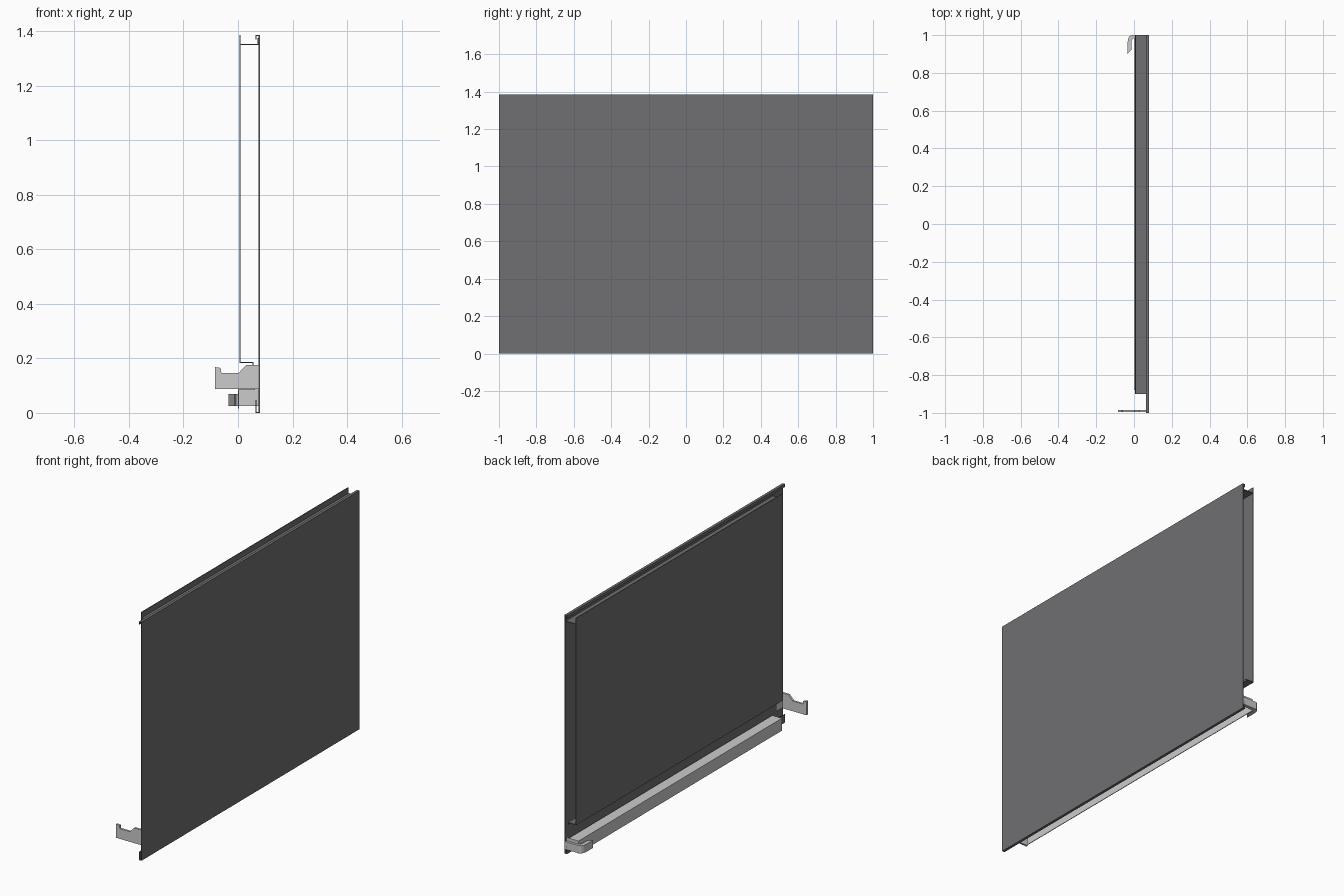
import bpy

if "Cube" in bpy.data.objects:
    bpy.data.objects.remove(bpy.data.objects["Cube"])

T = 0.004  # sheet metal thickness

dark = bpy.data.materials.new("dark_grey")
dark.diffuse_color = (0.16, 0.16, 0.17, 1)
dark.use_nodes = True
dark.node_tree.nodes["Principled BSDF"].inputs["Base Color"].default_value = dark.diffuse_color


def make(name, verts, faces, mat=None):
    me = bpy.data.meshes.new(name)
    me.from_pydata(verts, [], faces)
    ob = bpy.data.objects.new(name, me)
    bpy.context.collection.objects.link(ob)
    if mat:
        me.materials.append(mat)
    return ob


def sheet(name, path, y0, y1, mat=None):
    """Folded sheet: an open x-z path swept along y and thickened."""
    n = len(path)
    verts = [(x, y, z) for y in (y0, y1) for x, z in path]
    faces = [(i, i + 1, n + i + 1, n + i) for i in range(n - 1)]
    ob = make(name, verts, faces, mat)
    mod = ob.modifiers.new("thickness", 'SOLIDIFY')
    mod.thickness = T
    mod.offset = 0
    mod.use_even_offset = True
    return ob


def prism(name, outline, a, b, to3d):
    """Closed outline extruded from a to b."""
    n = len(outline)
    verts = [to3d(p, h) for h in (a, b) for p in outline]
    faces = [tuple(reversed(range(n))), tuple(range(n, 2 * n))]
    faces += [(i, (i + 1) % n, n + (i + 1) % n, n + i) for i in range(n)]
    ob = make(name, verts, faces)
    import bmesh
    bm = bmesh.new()
    bm.from_mesh(ob.data)
    bmesh.ops.recalc_face_normals(bm, faces=bm.faces)
    bm.to_mesh(ob.data)
    bm.free()
    return ob


def along_y(p, h):
    return (p[0], h, p[1])


def along_z(p, h):
    return (p[0], p[1], h)


# Outer skin with hemmed top and bottom edges
sheet("outer_skin", [(0.066, 1.368), (0.066, 1.383), (0.078, 1.383),
                     (0.078, 0.002), (0.066, 0.002), (0.066, 0.048)], -1, 1, dark)

# Inner panel with bottom return flange
sheet("inner_panel", [(0.008, 1.385), (0.008, 0.185), (0.055, 0.185),
                      (0.055, 0.175)], -0.9, 1, dark)

# Floor of the top channel, turned up against the skin
sheet("top_channel_floor", [(0.010, 1.35), (0.073, 1.35), (0.073, 1.375)],
      -0.9, 1, dark)

# Bottom rail: top shelf and hanging lip
sheet("bottom_rail", [(0.002, 0.016), (0.002, 0.086), (0.062, 0.086)], -0.88, 0.985)

# End plate closing the rail at the clip end
prism("rail_end_plate", [(0.0, 0.025), (0.076, 0.025), (0.076, 0.088), (0.0, 0.088)],
      0.98, 0.986, along_y)

# Hooked clip at the back end
prism("hook_clip", [(0.076, 1.0), (-0.012, 1.0), (-0.024, 0.994), (-0.031, 0.982),
                    (-0.034, 0.96), (-0.034, 0.9), (-0.012, 0.925), (-0.012, 0.97),
                    (-0.007, 0.981), (0.003, 0.986), (0.076, 0.986)],
      0.025, 0.07, along_z)

# Latch arm at the front end
prism("latch_arm", [(-0.085, 0.088), (0.077, 0.088), (0.077, 0.176), (0.03, 0.176),
                    (0.003, 0.147), (-0.061, 0.147), (-0.064, 0.165), (-0.085, 0.168)],
      -0.996, -0.984, along_y)

# Mounting tab of the latch arm on the skin
prism("latch_tab", [(0.070, -0.984), (0.077, -0.984), (0.077, -0.93), (0.070, -0.93)],
      0.09, 0.176, along_z)
